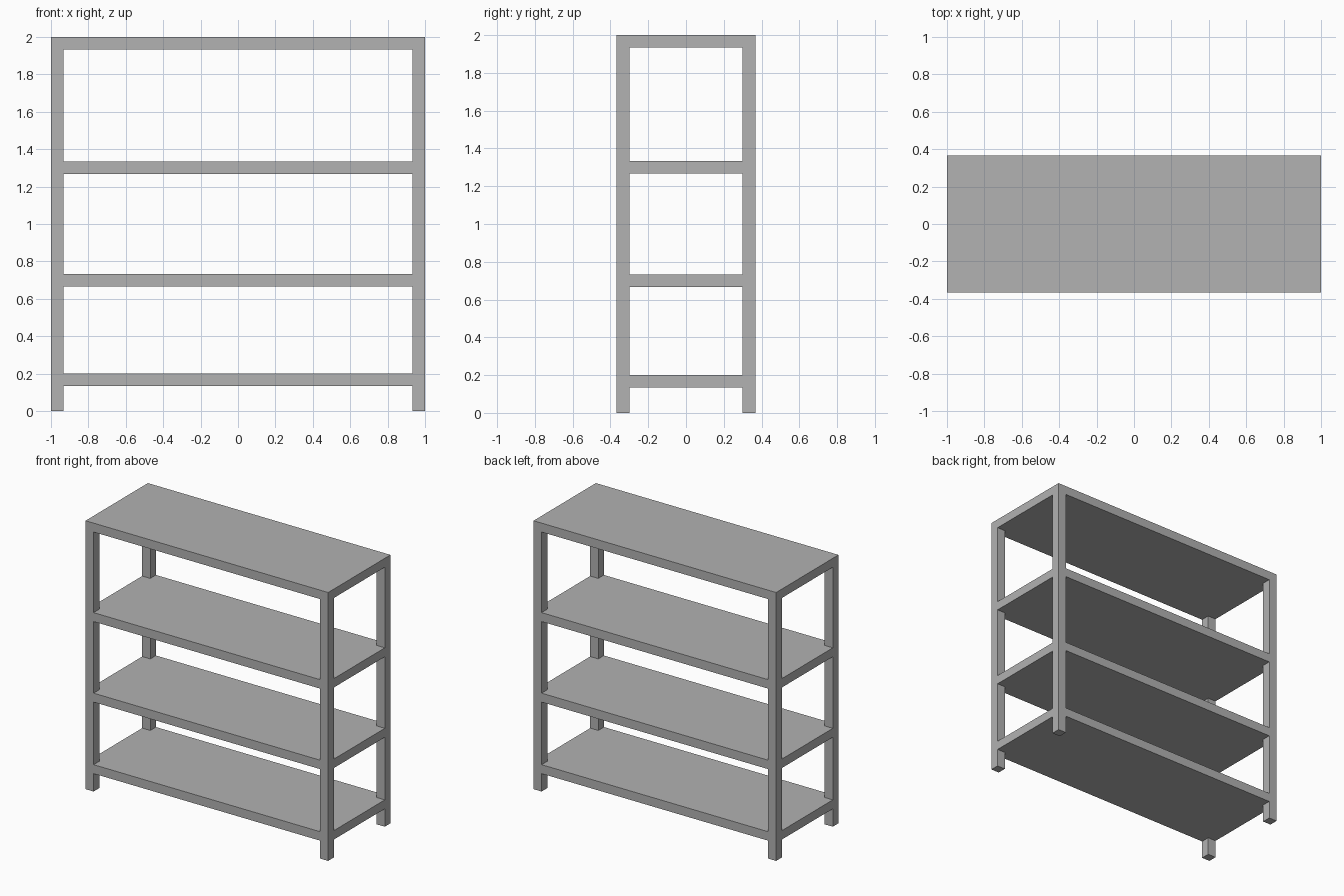
import bpy
import bmesh

if "Cube" in bpy.data.objects:
    bpy.data.objects.remove(bpy.data.objects["Cube"], do_unlink=True)

HALF_W, HALF_D, HEIGHT = 1.0, 0.367, 2.0
BAR = 0.0667                              # post width and board thickness
BOARDS = {"bottom_shelf": 0.2, "lower_shelf": 0.733,
          "upper_shelf": 1.333, "top_shelf": HEIGHT}

# Grey metal
grey = bpy.data.materials.new("grey_metal")
grey.use_nodes = True
colour = (0.445, 0.445, 0.445, 1)
grey.diffuse_color = colour
grey.node_tree.nodes["Principled BSDF"].inputs["Base Color"].default_value = colour


def prism(name, outline, bottom, top):
    """Extrude a flat outline straight up from bottom to top."""
    bm = bmesh.new()
    face = bm.faces.new([bm.verts.new((x, y, bottom)) for x, y in outline])
    ext = bmesh.ops.extrude_face_region(bm, geom=[face])
    verts = [v for v in ext["geom"] if isinstance(v, bmesh.types.BMVert)]
    bmesh.ops.translate(bm, verts=verts, vec=(0, 0, top - bottom))
    bmesh.ops.recalc_face_normals(bm, faces=bm.faces)
    mesh = bpy.data.meshes.new(name)
    bm.to_mesh(mesh)
    bm.free()
    mesh.materials.append(grey)
    obj = bpy.data.objects.new(name, mesh)
    bpy.context.collection.objects.link(obj)
    return obj


# Four square corner posts
for side, sx in (("left", 1), ("right", -1)):
    for end, sy in (("front", -1), ("back", 1)):
        x0, x1 = sx * (HALF_W - BAR), sx * HALF_W
        y0, y1 = sy * (HALF_D - BAR), sy * HALF_D
        prism(f"{end}_{side}_post", [(x0, y0), (x1, y0), (x1, y1), (x0, y1)], 0, HEIGHT)

# Boards flush with the posts, notched at each corner to fit around them
ix, iy = HALF_W - BAR, HALF_D - BAR
notched = []
for sx, sy in ((1, 1), (-1, 1), (-1, -1), (1, -1)):
    corner = [(sx * HALF_W, sy * iy), (sx * ix, sy * iy), (sx * ix, sy * HALF_D)]
    notched += corner if sx * sy > 0 else corner[::-1]
for name, top in BOARDS.items():
    prism(name, notched, top - BAR, top)
